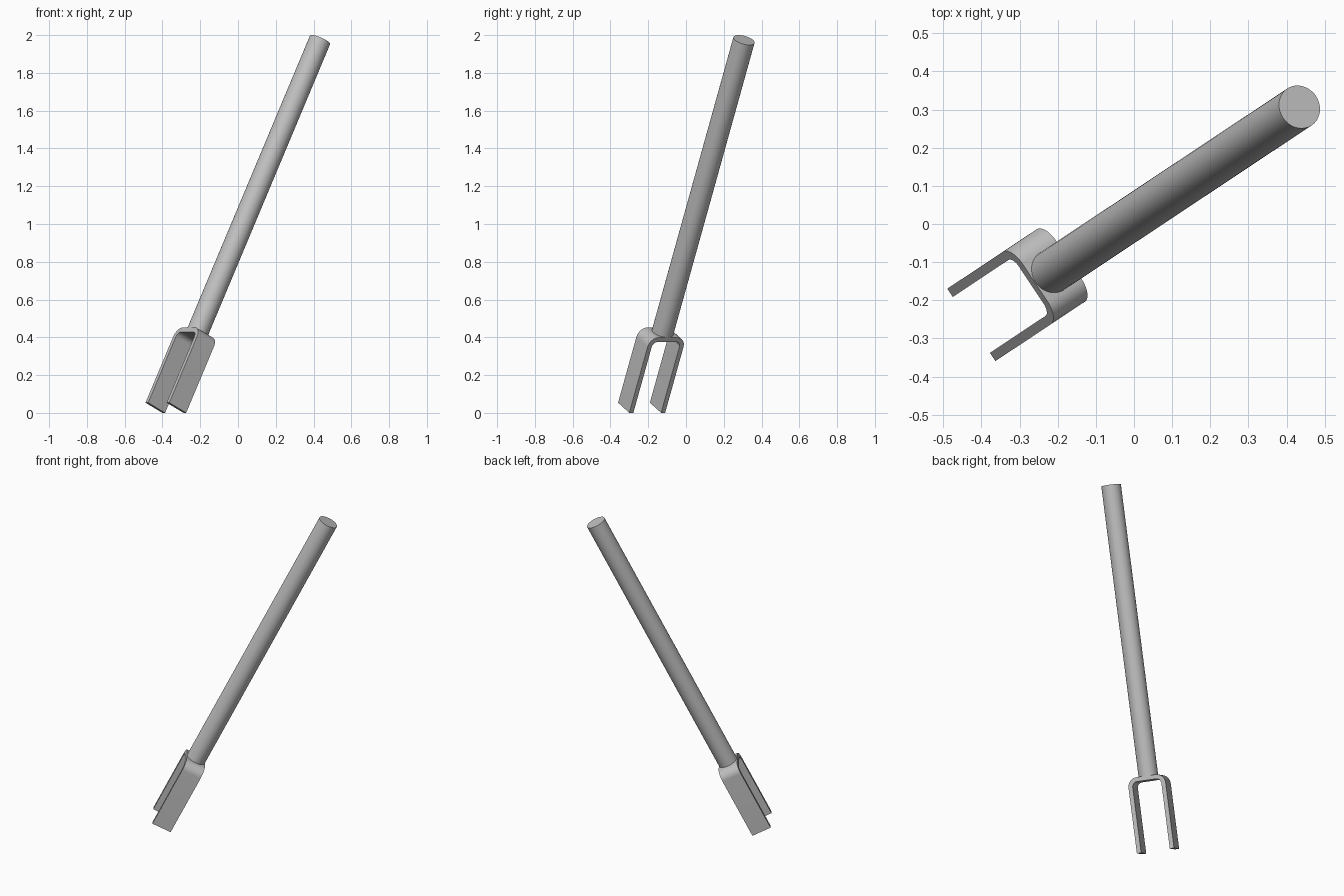
import bpy, bmesh
from math import cos, sin, pi, radians
from mathutils import Vector, Matrix

cube = bpy.data.objects.get("Cube")
if cube:
    bpy.data.objects.remove(cube)

# Tilted frame: local z runs up the shaft, local x spreads the prongs
base = Vector((-0.382, -0.235, 0.027))
tip = Vector((0.434, 0.307, 1.974))
axis = (tip - base).normalized()
spread = axis.cross(Vector((0, 0, 1))).normalized()
depth_dir = axis.cross(spread)
frame = Matrix((spread, depth_dir, axis)).transposed().to_4x4()
frame.translation = base
length = (tip - base).length

# Sizes
HALF, THICK, DEPTH, FORK, RADIUS = 0.114, 0.026, 0.12, 0.446, 0.058
BEND = 0.056

grey = bpy.data.materials.new("light grey metal")
grey.use_nodes = True
colour = (0.52, 0.52, 0.52, 1)
grey.diffuse_color = colour
grey.node_tree.nodes["Principled BSDF"].inputs["Base Color"].default_value = colour


def finish(name, bm):
    bmesh.ops.recalc_face_normals(bm, faces=bm.faces)
    bm.transform(frame)
    mesh = bpy.data.meshes.new(name)
    bm.to_mesh(mesh)
    bm.free()
    mesh.materials.append(grey)
    obj = bpy.data.objects.new(name, mesh)
    bpy.context.collection.objects.link(obj)
    bpy.ops.object.select_all(action="DESELECT")
    obj.select_set(True)
    bpy.context.view_layer.objects.active = obj
    bpy.ops.object.shade_smooth_by_angle(angle=radians(35))


def arch(inset, steps=10):
    """Half-open U outline, from the left prong end over to the right one."""
    r = BEND - inset
    cx, cz = HALF - BEND, FORK - BEND
    right = [(cx + r * cos(a), cz + r * sin(a))
             for a in (pi / 2 * i / steps for i in range(steps + 1))]
    right.insert(0, (HALF - inset, 0))
    return [(-x, z) for x, z in right] + right[::-1]


# Forked end: a bent strap extruded across its depth
bm = bmesh.new()
outer, inner = arch(0), arch(THICK)
rows = [[bm.verts.new((x, y, z)) for x, z in line]
        for line, y in ((outer, -DEPTH / 2), (inner, -DEPTH / 2),
                        (inner, DEPTH / 2), (outer, DEPTH / 2))]
for k in range(4):
    a, b = rows[k], rows[(k + 1) % 4]
    for i in range(len(a) - 1):
        bm.faces.new((a[i], a[i + 1], b[i + 1], b[i]))
for end in (0, -1):
    bm.faces.new([row[end] for row in rows])
finish("fork", bm)

# Round shaft standing on the bridge of the fork
bm = bmesh.new()
start = FORK - THICK / 2
bmesh.ops.create_cone(bm, cap_ends=True, segments=48, radius1=RADIUS,
                      radius2=RADIUS, depth=length - start,
                      matrix=Matrix.Translation((0, 0, (length + start) / 2)))
finish("shaft", bm)
